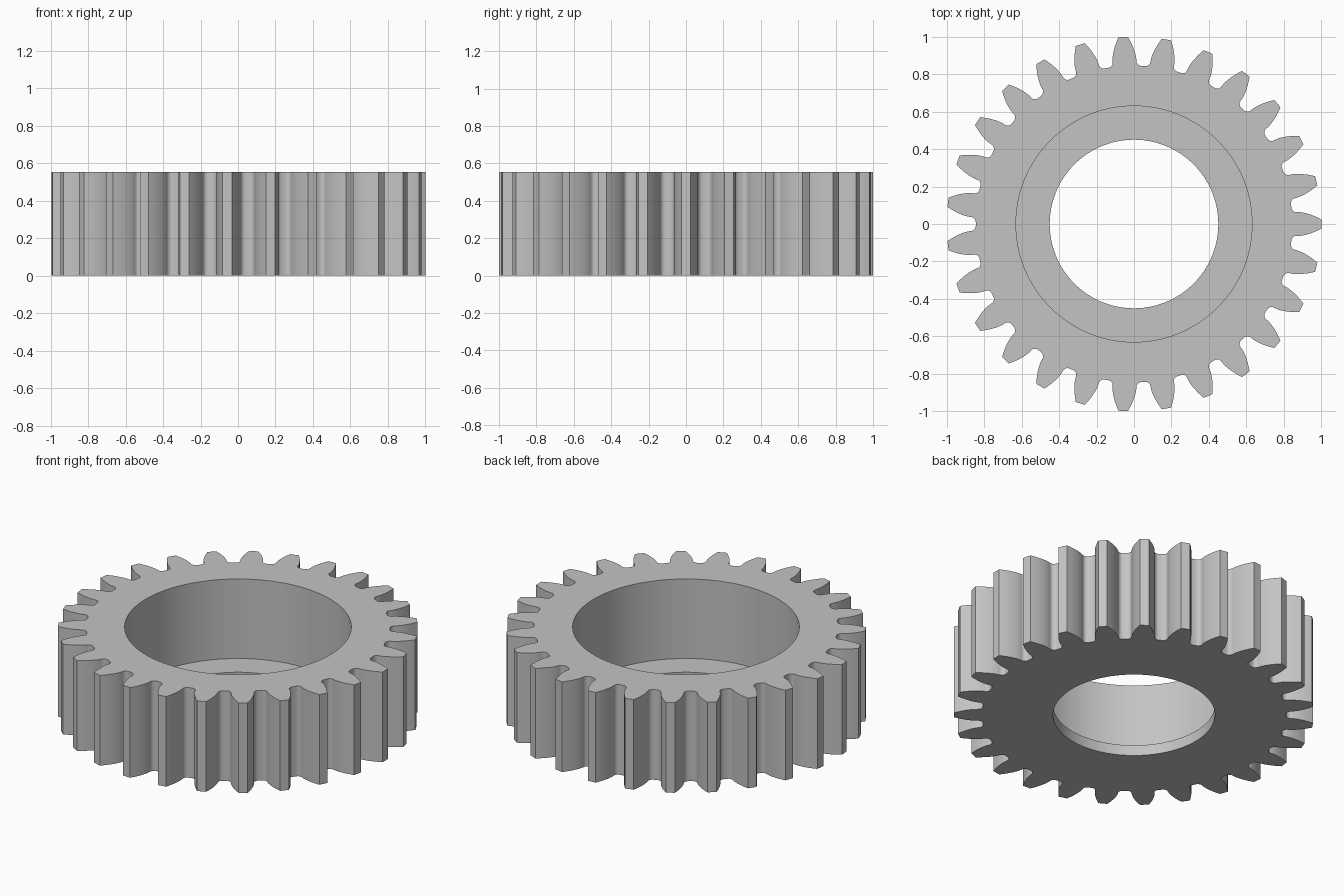
import bpy
import bmesh
import math

cube = bpy.data.objects.get("Cube")
if cube:
    bpy.data.objects.remove(cube, do_unlink=True)

# Gear dimensions
TEETH = 27
TIP_R = 1.0
MODULE = 2 * TIP_R / (TEETH + 2)
PITCH_R = MODULE * TEETH / 2
ROOT_R = PITCH_R - 1.25 * MODULE
PRESSURE = math.radians(20)
BASE_R = PITCH_R * math.cos(PRESSURE)
FILLET = 0.026
HEIGHT, FLOOR_Z = 0.553, 0.065
BORE_R, RECESS_R = 0.45, 0.63


def involute(angle):
    return math.tan(angle) - angle


def half_angle(r):
    """Half the angular thickness of a tooth at radius r."""
    a = math.acos(min(1.0, BASE_R / r))
    return math.pi / (2 * TEETH) + involute(PRESSURE) - involute(a)


def tooth_flank():
    """(angle, radius) pairs for one flank, from root to tip."""
    base = half_angle(BASE_R)
    pts = []
    for i in range(6):  # rounded root
        t = math.pi / 2 * i / 5
        pts.append((base + FILLET * (1 - math.sin(t)) / ROOT_R,
                    ROOT_R + FILLET * (1 - math.cos(t))))
    for i in range(9):  # involute side
        r = BASE_R + (TIP_R - BASE_R) * i / 8
        pts.append((half_angle(r), r))
    return pts


def gear_outline():
    flank = tooth_flank()
    tooth = [(-a, r) for a, r in flank] + [(a, r) for a, r in reversed(flank)]
    return [(r * math.cos(a + k * math.tau / TEETH), r * math.sin(a + k * math.tau / TEETH))
            for k in range(TEETH) for a, r in tooth]


def circle(radius, n=128):
    return [(radius * math.cos(math.tau * i / n), radius * math.sin(math.tau * i / n))
            for i in range(n)]


bm = bmesh.new()


def add_loop(points, z):
    return [bm.verts.new((x, y, z)) for x, y in points]


def bridge(a, b):
    for i in range(len(a)):
        j = (i + 1) % len(a)
        bm.faces.new((a[i], a[j], b[j], b[i]))


def cap(*loops):
    """Fill the flat region between an outline and its hole."""
    edges = [bm.edges.get((lp[i - 1], lp[i])) for lp in loops for i in range(len(lp))]
    bmesh.ops.triangle_fill(bm, edges=edges, use_beauty=True)


# Toothed rim, recessed top opening, ledge and through bore
outline = gear_outline()
rim_low, rim_high = add_loop(outline, 0), add_loop(outline, HEIGHT)
bore_low, bore_high = add_loop(circle(BORE_R), 0), add_loop(circle(BORE_R), FLOOR_Z)
recess_low, recess_high = add_loop(circle(RECESS_R), FLOOR_Z), add_loop(circle(RECESS_R), HEIGHT)
bridge(rim_low, rim_high)
bridge(bore_low, bore_high)
bridge(bore_high, recess_low)
bridge(recess_low, recess_high)
cap(rim_high, recess_high)
cap(rim_low, bore_low)
bmesh.ops.recalc_face_normals(bm, faces=bm.faces[:])

mesh = bpy.data.meshes.new("spur_gear")
bm.to_mesh(mesh)
bm.free()
gear = bpy.data.objects.new("spur_gear", mesh)
bpy.context.collection.objects.link(gear)

# Plain grey metal
colour = (0.55, 0.55, 0.55, 1)
mat = bpy.data.materials.new("grey metal")
mat.use_nodes = True
mat.diffuse_color = colour
mat.node_tree.nodes["Principled BSDF"].inputs["Base Color"].default_value = colour
mesh.materials.append(mat)

bpy.ops.object.select_all(action='DESELECT')
gear.select_set(True)
bpy.context.view_layer.objects.active = gear
bpy.ops.object.shade_smooth_by_angle(angle=math.radians(30))
